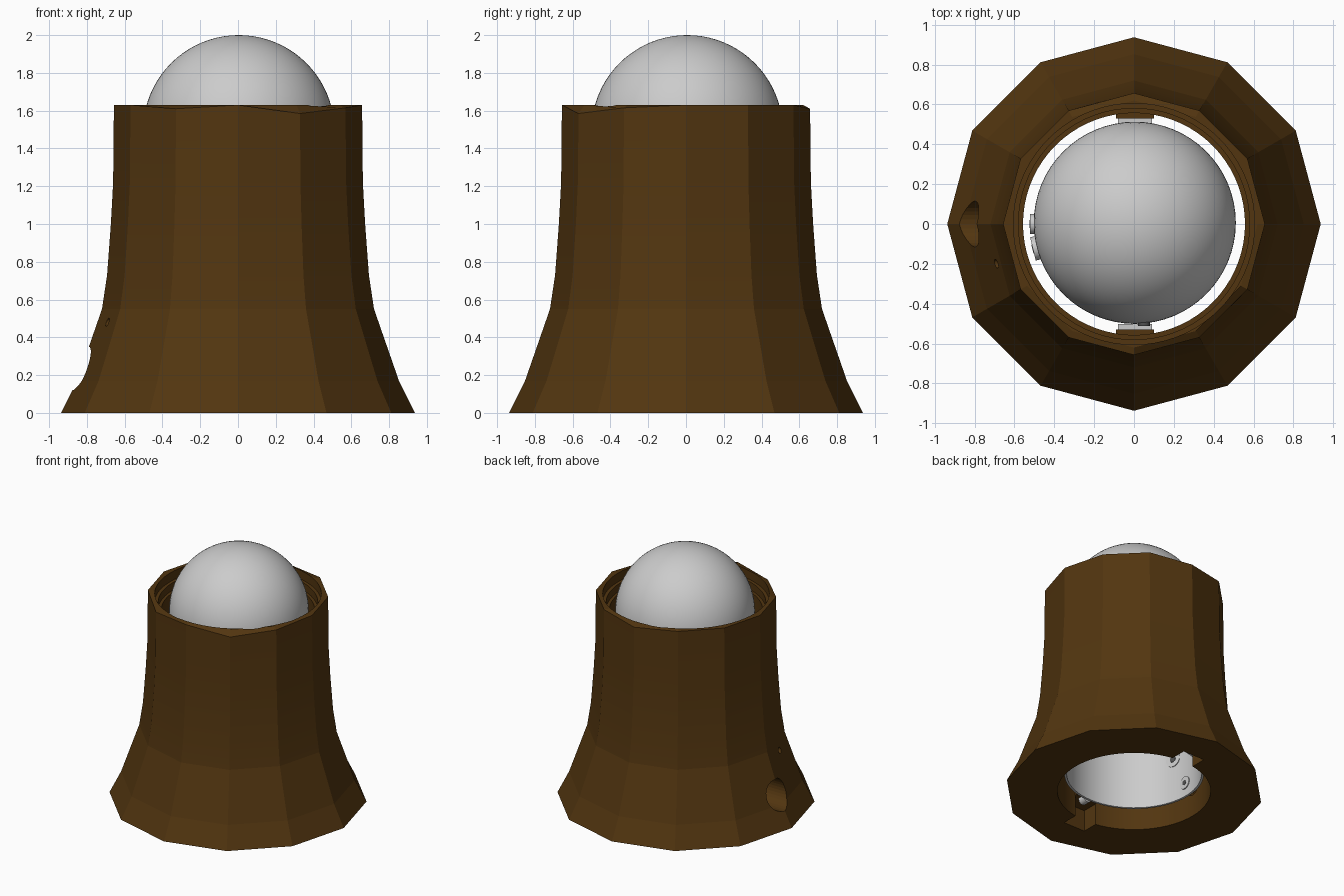
import bpy, bmesh
from math import sin, cos, pi, radians

if "Cube" in bpy.data.objects:
    bpy.data.objects.remove(bpy.data.objects["Cube"], do_unlink=True)


def material(name, rgb):
    m = bpy.data.materials.new(name)
    m.use_nodes = True
    m.diffuse_color = (*rgb, 1)
    bsdf = m.node_tree.nodes["Principled BSDF"]
    bsdf.inputs["Base Color"].default_value = (*rgb, 1)
    bsdf.inputs["Roughness"].default_value = 0.6
    return m


BROWN = material("dark brown", (0.085, 0.036, 0.005))
GREY = material("light grey", (0.6, 0.6, 0.6))
DARK = material("dark grey", (0.08, 0.08, 0.08))


def lathe(name, profile, sides, mat, dips=None):
    """Spin (radius, z) points round z; radius 0 makes a pole, open ends are capped."""
    bm = bmesh.new()
    rings = []
    for r, z in profile:
        n = sides if r > 0 else 1
        rings.append([bm.verts.new((r * cos(2 * pi * i / sides), r * sin(2 * pi * i / sides), z))
                      for i in range(n)])
    for a, b in zip(rings, rings[1:]):
        for i in range(sides):
            j = (i + 1) % sides
            quad = [a[i % len(a)], a[j % len(a)], b[j % len(b)], b[i % len(b)]]
            bm.faces.new(list(dict.fromkeys(quad)))
    for ring in (rings[0], rings[-1]):
        if len(ring) > 1:
            bm.faces.new(ring)
    if dips:
        for i, d in dips.items():
            rings[-2][i].co.z -= d
    bmesh.ops.recalc_face_normals(bm, faces=bm.faces)
    me = bpy.data.meshes.new(name)
    bm.to_mesh(me)
    bm.free()
    me.materials.append(mat)
    ob = bpy.data.objects.new(name, me)
    bpy.context.collection.objects.link(ob)
    return ob


def box(name, centre, size, mat):
    bpy.ops.mesh.primitive_cube_add(size=1, location=centre)
    ob = bpy.context.object
    ob.name, ob.scale = name, size
    ob.data.materials.append(mat)
    return ob


def rod(name, centre, r, length, axis, mat, turn=0):
    rot = {"X": (0, pi / 2, turn), "Y": (pi / 2, 0, turn)}[axis]
    bpy.ops.mesh.primitive_cylinder_add(vertices=32, radius=r, depth=length,
                                        location=centre, rotation=rot)
    ob = bpy.context.object
    ob.name = name
    ob.data.materials.append(mat)
    smooth(ob, 30)
    return ob


def select(ob):
    bpy.ops.object.select_all(action="DESELECT")
    ob.select_set(True)
    bpy.context.view_layer.objects.active = ob


def smooth(ob, angle):
    select(ob)
    bpy.ops.object.shade_smooth_by_angle(angle=radians(angle))


def cut(ob, cutter):
    cutter.hide_render = True
    mod = ob.modifiers.new("cut", "BOOLEAN")
    mod.operation, mod.solver, mod.object = "DIFFERENCE", "EXACT", cutter
    select(ob)
    bpy.ops.object.modifier_apply(modifier=mod.name)
    bpy.data.objects.remove(cutter, do_unlink=True)


# Flared twelve-sided housing with an unevenly worn top edge
housing = lathe("housing", [(0.937, 0), (0.852, 0.17), (0.72, 0.55), (0.693, 0.73), (0.673, 1.0),
                            (0.661, 1.22), (0.657, 1.63), (0.62, 1.63)],
                12, BROWN, {10: 0.045, 8: 0.02, 3: 0.02, 11: 0.015})

# Stepped bore open at both ends
cut(housing, lathe("bore_cutter", [(0.557, -0.1), (0.557, 1.5), (0.58, 1.5), (0.58, 1.56),
                                   (0.605, 1.56), (0.605, 1.8)], 72, BROWN))
# Keyways in the underside
for s in (-1, 1):
    cut(housing, box("keyway_cutter", (0, s * 0.575, 0.03), (0.19, 0.2, 0.28), BROWN))
# Socket opening and small indicator hole on the right side
cut(housing, rod("socket_cutter", (-0.82, 0, 0.235), 0.115, 0.4, "X", BROWN))
cut(housing, rod("socket_inner_cutter", (-0.6, 0, 0.235), 0.06, 0.3, "X", BROWN))
cut(housing, rod("indicator_cutter", (-0.68, -0.2, 0.48), 0.022, 0.5, "X", BROWN))
smooth(housing, 6)

# Hollow domed tube
R, T, MID, LOW = 0.507, 0.49, 1.493, 0.14
arc = [pi / 2 * i / 20 for i in range(21)]
outer = [(R * cos(a), MID + R * sin(a)) for a in arc[:-1]] + [(0, MID + R)]
inner = [(T * cos(a), MID + T * sin(a)) for a in arc[:-1]] + [(0, MID + T)]
tube = lathe("domed_tube", [(0, MID + T)] + inner[-2::-1] + [(T, LOW), (R, LOW)] + outer,
             64, GREY)
tube.location = (0.004, 0.006, 0)
smooth(tube, 30)

# Bearing pads, spacers and pins between tube and housing
for s, side in ((-1, "front"), (1, "back")):
    box(side + "_pad", (0.005, s * 0.546, 0.235), (0.19, 0.034, 0.13), BROWN)
    box(side + "_spacer", (0.005, s * 0.516, 0.235), (0.17, 0.028, 0.1), GREY)
    rod(side + "_pin", (0.02, s * 0.53, 0.16), 0.035, 0.06, "Y", GREY)
    rod(side + "_pin_socket", (0.02, s * 0.53, 0.16), 0.018, 0.064, "Y", DARK)
rod("dome_screw", (0.05, -0.497, 1.53), 0.03, 0.03, "Y", DARK)

# Socket and indicator fittings through the tube wall
for name, y, z, r in (("socket", 0, 0.25, 0.05), ("indicator", -0.12, 0.49, 0.06)):
    x = -(0.5 ** 2 - y * y) ** 0.5
    turn = 0.24 if y else 0
    rod(name + "_washer", (x, y, z), r, 0.045, "X", GREY, turn)
    rod(name + "_core", (x, y, z), r * 0.4, 0.05, "X", DARK, turn)
